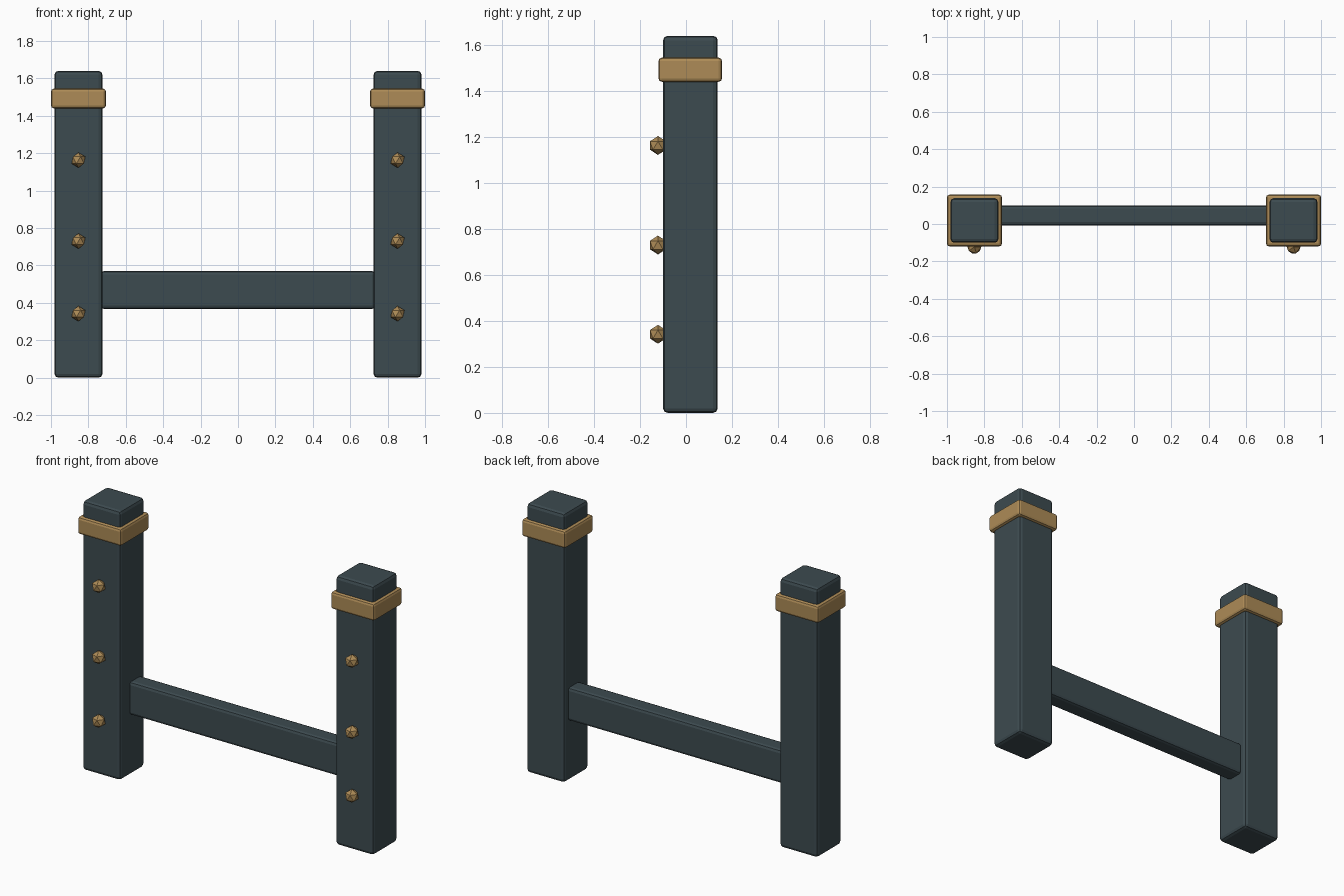
import bpy
from mathutils import Matrix

if "Cube" in bpy.data.objects:
    bpy.data.objects.remove(bpy.data.objects["Cube"])


def material(name, rgb):
    m = bpy.data.materials.new(name)
    m.diffuse_color = (*rgb, 1)
    m.use_nodes = True
    m.node_tree.nodes["Principled BSDF"].inputs["Base Color"].default_value = m.diffuse_color
    return m


slate = material("dark slate", (0.046, 0.070, 0.080))
brass = material("brass", (0.42, 0.26, 0.095))


def box(name, lo, hi, bevel, mat):
    """Box between two corners with softly rounded edges."""
    bpy.ops.mesh.primitive_cube_add(size=1)
    ob = bpy.context.object
    ob.name = name
    size = [b - a for a, b in zip(lo, hi)]
    centre = [(a + b) / 2 for a, b in zip(lo, hi)]
    ob.data.transform(Matrix.Diagonal((*size, 1)))
    ob.location = centre
    ob.data.materials.append(mat)
    mod = ob.modifiers.new("rounded edges", 'BEVEL')
    mod.width = bevel
    mod.segments = 2
    return ob


def stud(name, location):
    """Faceted stud sunk a little into the post."""
    bpy.ops.mesh.primitive_ico_sphere_add(subdivisions=1, radius=0.041, location=location)
    ob = bpy.context.object
    ob.name = name
    ob.data.materials.append(brass)


# Two posts, each with a band and three studs on the front
for label, x in (("left", -0.853), ("right", 0.853)):
    box(f"{label}_post", (x - 0.128, -0.10, 0), (x + 0.128, 0.138, 1.64), 0.02, slate)
    box(f"{label}_band", (x - 0.147, -0.12, 1.44), (x + 0.147, 0.157, 1.545), 0.015, brass)
    for i, z in enumerate((0.342, 0.73, 1.163)):
        stud(f"{label}_stud_{i + 1}", (x, -0.122, z))

# Crossbar reaching between the posts
box("crossbar", (-0.735, -0.008, 0.367), (0.735, 0.10, 0.57), 0.018, slate)
